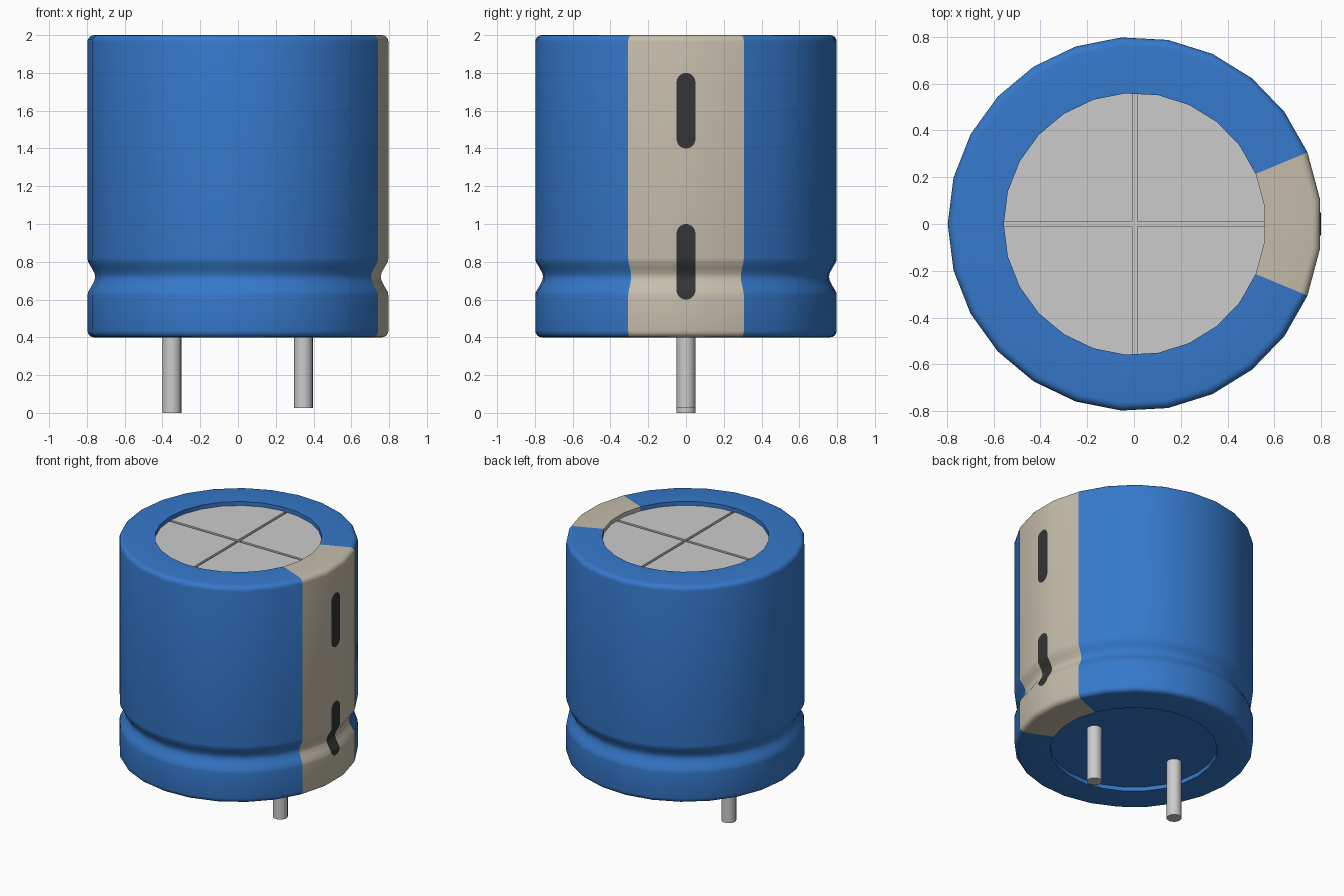
import bpy, bmesh
from math import sin, cos, pi, radians, asin, sqrt

if "Cube" in bpy.data.objects:
    bpy.data.objects.remove(bpy.data.objects["Cube"])

SHIFT = 0.003            # keeps the slightly uneven polygon centred on x = 0
R, RI, Z0, Z1, BEV = 0.8, 0.56, 0.4, 2.0, 0.035
GROOVE = [(0.82, 0.8), (0.80, 0.797), (0.77, 0.779), (0.74, 0.763), (0.72, 0.759),
          (0.70, 0.763), (0.67, 0.779), (0.64, 0.797), (0.62, 0.8)]


def material(name, rgb):
    m = bpy.data.materials.new(name)
    m.diffuse_color = (*rgb, 1)
    m.use_nodes = True
    m.node_tree.nodes["Principled BSDF"].inputs["Base Color"].default_value = m.diffuse_color
    return m


BLUE = material("blue", (0.036, 0.19, 0.60))
TAN = material("tan", (0.56, 0.51, 0.41))
BLACK = material("black", (0.035, 0.035, 0.035))


def make(name, verts, faces, mat=None, smooth=True, fix=True):
    me = bpy.data.meshes.new(name)
    me.from_pydata([(x + SHIFT, y, z) for x, y, z in verts], [], faces)
    if fix:
        bm = bmesh.new()
        bm.from_mesh(me)
        bmesh.ops.recalc_face_normals(bm, faces=bm.faces)
        bm.to_mesh(me)
        bm.free()
    ob = bpy.data.objects.new(name, me)
    bpy.context.collection.objects.link(ob)
    if mat:
        me.materials.append(mat)
    if smooth:
        bpy.ops.object.select_all(action='DESELECT')
        ob.select_set(True)
        bpy.context.view_layer.objects.active = ob
        bpy.ops.object.shade_smooth_by_angle(angle=radians(40))
    return ob


def prism(name, pts, z0, z1, mat=None, smooth=False):
    n = len(pts)
    verts = [(x, y, z) for z in (z0, z1) for x, y in pts]
    faces = [list(range(n))[::-1], list(range(n, 2 * n))]
    faces += [(i, (i + 1) % n, n + (i + 1) % n, n + i) for i in range(n)]
    return make(name, verts, faces, mat, smooth)


def ring(r, angles):
    return [(r * cos(a), r * sin(a)) for a in angles]


# profile of the shell, from the top lip down to the bottom lip
arc = [i * pi / 8 for i in range(5)]
profile = [(RI, Z1 - 0.04), (RI, Z1)]
profile += [(R - BEV + BEV * sin(t), Z1 - BEV + BEV * cos(t)) for t in arc]
profile += [(r, z) for z, r in GROOVE]
profile += [(R - BEV + BEV * cos(t), Z0 + BEV - BEV * sin(t)) for t in arc]
profile += [(RI, Z0), (RI, Z0 + 0.04)]


def sweep(name, angles, mat):
    n = len(profile)
    verts = [(r * cos(a), r * sin(a), z) for a in angles for r, z in profile]
    faces = [(k * n + i, k * n + i + 1, (k + 1) * n + i + 1, (k + 1) * n + i)
             for k in range(len(angles) - 1) for i in range(n - 1)]
    return make(name, verts, faces, mat, fix=False)


# blue sleeve (22 sides) and tan polarity stripe (3 sides)
blue_angles = [radians(22.5 + 315 * i / 22) for i in range(23)]
tan_angles = [radians(-22.5 + 15 * i) for i in range(4)]
for ob in (sweep("sleeve", blue_angles, BLUE), sweep("polarity_stripe", tan_angles, TAN)):
    ob.data.flip_normals()

# recessed bottom plug and metal lid split into four by a cross groove
rim = tan_angles[:-1] + blue_angles[:-1]
prism("bottom_plug", ring(RI, rim), Z0 + 0.03, Z0 + 0.06, BLUE)
prism("lid_base", ring(RI, rim), 1.93, 1.955)
G = 0.01
for q in range(4):
    lo, hi = q * pi / 2 + asin(G / RI), (q + 1) * pi / 2 - asin(G / RI)
    mid = sorted(a % (2 * pi) for a in rim if lo + 0.01 < a % (2 * pi) < hi - 0.01)
    corner = (q + 0.5) * pi / 2
    pts = [(G * sqrt(2) * cos(corner), G * sqrt(2) * sin(corner))]
    prism(f"lid_quarter_{q + 1}", pts + ring(RI, [lo] + mid + [hi]), 1.95, 1.97)

# two leads of unequal length
for name, x, z in (("lead_long", -0.353, 0.0), ("lead_short", 0.343, 0.025)):
    circle = ring(0.05, [2 * pi * i / 20 for i in range(20)])
    prism(name, [(x + px, py) for px, py in circle], z, Z0 + 0.04, smooth=True)


def radius_at(z):
    for (za, ra), (zb, rb) in zip(GROOVE, GROOVE[1:]):
        if zb <= z <= za:
            return ra + (rb - ra) * (za - z) / (za - zb)
    return R


# rounded minus marks that follow the stripe surface
def mark(name, z0, z1, w=0.05):
    caps = [w - w * cos(i * pi / 12) for i in range(7)]
    zs = {round(z0 + c, 4) for c in caps} | {round(z1 - c, 4) for c in caps}
    zs = sorted(zs | {z for z, _ in GROOVE if z0 + w < z < z1 - w}
                | {z for z in (0.62, 0.64) if z0 < z < z1})
    verts, faces = [], []
    for z in zs:
        d = max(0, z0 + w - z, z - (z1 - w))
        h = max(sqrt(max(w * w - d * d, 0)), 0.001)
        x = radius_at(z) * cos(radians(7.5)) + 0.003
        verts += [(x, -h, z), (x, h, z)]
    for i in range(0, len(verts) - 2, 2):
        faces.append((i, i + 1, i + 3, i + 2))
    make(name, verts, faces, BLACK, fix=False)


mark("mark_upper", 1.4, 1.8)
mark("mark_lower", 0.6, 1.0)
